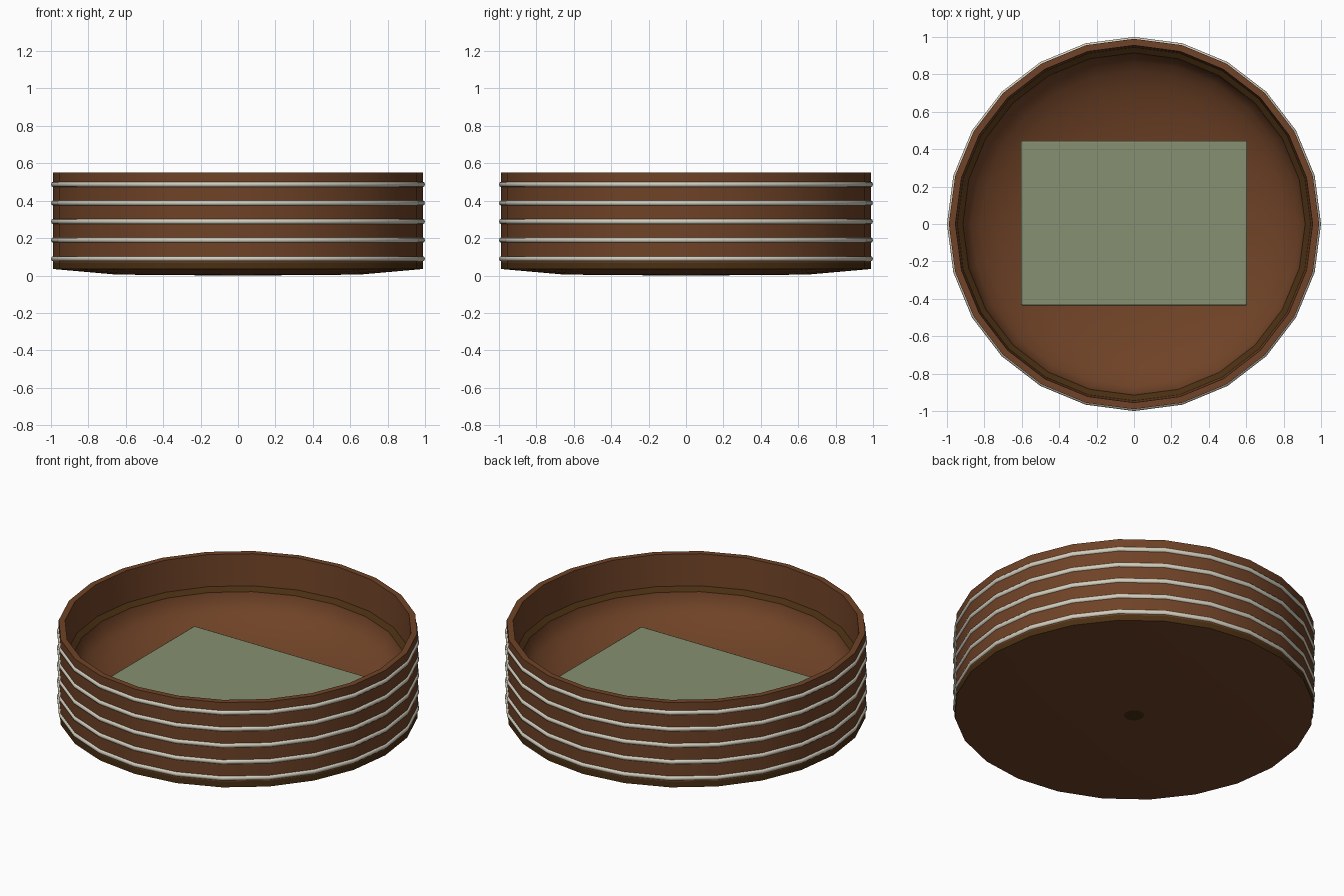
import bpy, bmesh, math

SIDES = 24

if "Cube" in bpy.data.objects:
    bpy.data.objects.remove(bpy.data.objects["Cube"], do_unlink=True)


def material(name, rgb):
    m = bpy.data.materials.new(name)
    m.use_nodes = True
    m.diffuse_color = (*rgb, 1)
    m.node_tree.nodes["Principled BSDF"].inputs["Base Color"].default_value = (*rgb, 1)
    return m


brown = material("brown hide", (0.16, 0.055, 0.02))
pitch = material("dark pitch", (0.067, 0.028, 0.006))
cord = material("pale cord", (0.64, 0.61, 0.51))
green = material("sage green", (0.24, 0.28, 0.165))


def finish(obj, angle=35):
    bpy.ops.object.select_all(action="DESELECT")
    obj.select_set(True)
    bpy.context.view_layer.objects.active = obj
    bpy.ops.object.shade_smooth_by_angle(angle=math.radians(angle))


def lathe(name, profile, mats, dark_bands):
    """Turn a (radius, height) profile round z; dark_bands lists profile steps in the second material."""
    bm = bmesh.new()
    rings = []
    for r, z in profile:
        rings.append([bm.verts.new((r * math.cos(a), r * math.sin(a), z))
                      for a in (math.tau * i / SIDES for i in range(SIDES))])
    for step, (low, high) in enumerate(zip(rings, rings[1:])):
        for i in range(SIDES):
            j = (i + 1) % SIDES
            face = bm.faces.new((low[i], low[j], high[j], high[i]))
            face.material_index = int(step in dark_bands)
    bmesh.ops.remove_doubles(bm, verts=bm.verts, dist=0.0001)
    bmesh.ops.recalc_face_normals(bm, faces=bm.faces)
    mesh = bpy.data.meshes.new(name)
    bm.to_mesh(mesh)
    bm.free()
    obj = bpy.data.objects.new(name, mesh)
    bpy.context.collection.objects.link(obj)
    for m in mats:
        mesh.materials.append(m)
    finish(obj)
    return obj


# Tub: shallow underside, upright wall, ledge and hollow bowl
shell = [(0, 0), (0.055, 0), (0.65, 0.005), (0.99, 0.035), (0.99, 0.07), (0.99, 0.55),
         (0.955, 0.55), (0.945, 0.36), (0.915, 0.338)]
bowl = [(0.915 * math.cos(t), 0.338 - 0.29 * math.sin(t))
        for t in (math.pi / 2 * i / 10 for i in range(1, 11))]
lathe("tub", shell + bowl, (brown, pitch), dark_bands=(0, 3, 7))

# Cord hoops round the wall
for n in range(5):
    bpy.ops.mesh.primitive_torus_add(major_radius=0.985, minor_radius=0.015,
                                     major_segments=SIDES, minor_segments=8,
                                     location=(0, 0, 0.09 + 0.0993 * n))
    hoop = bpy.context.object
    hoop.name = f"cord_hoop_{n + 1}"
    hoop.data.materials.append(cord)
    finish(hoop, 60)

# Seat board resting in the bowl
bpy.ops.mesh.primitive_cube_add(size=1, location=(0, 0.005, 0.195))
board = bpy.context.object
board.name = "seat_board"
board.scale = (1.21, 0.88, 0.062)
bpy.ops.object.transform_apply(location=False, rotation=False, scale=True)
board.data.materials.append(green)
bevel = board.modifiers.new("edge", "BEVEL")
bevel.width = 0.008
bevel.segments = 2
finish(board)
